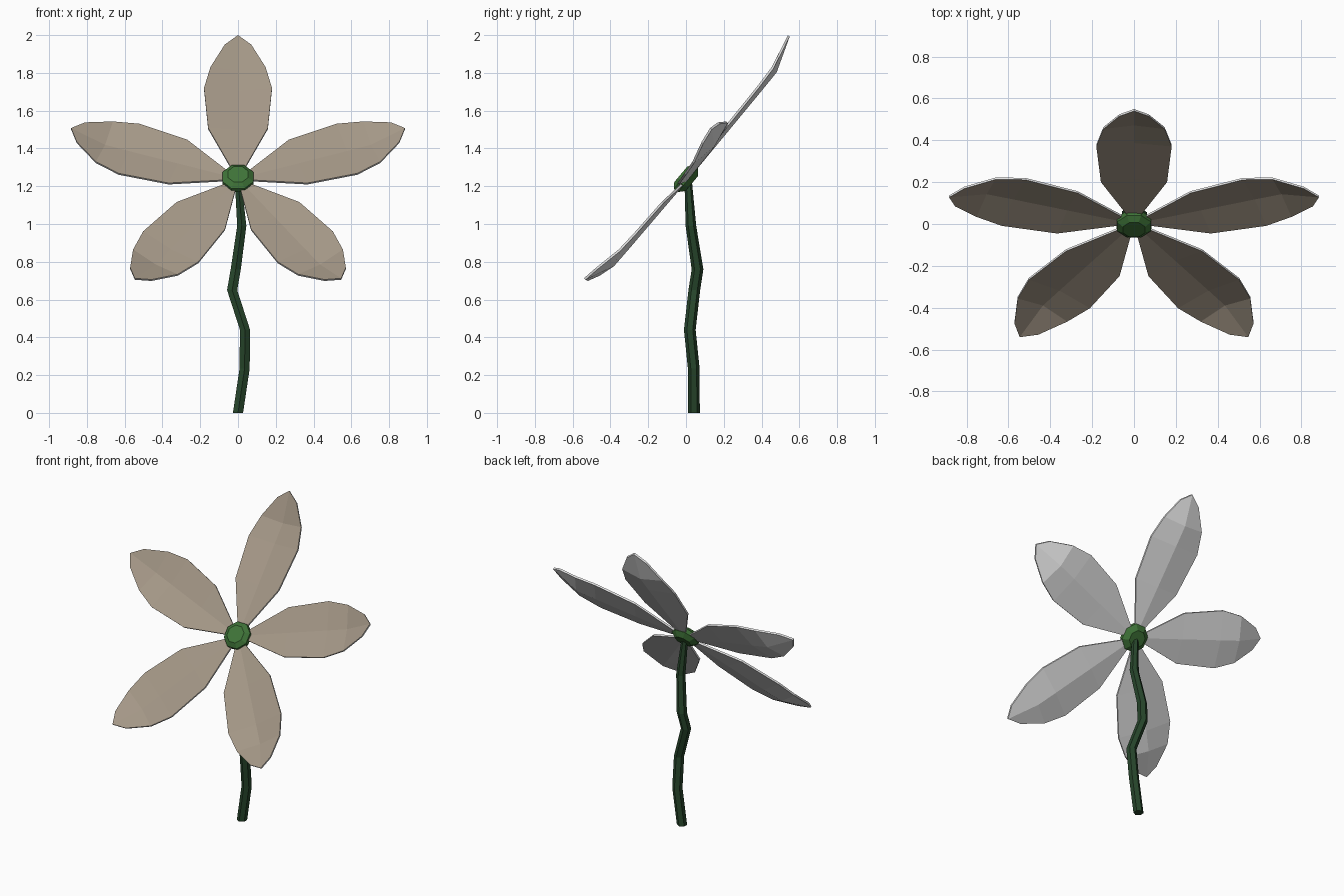
import bpy
import bmesh
import math
from mathutils import Matrix, Vector

if "Cube" in bpy.data.objects:
    bpy.data.objects.remove(bpy.data.objects["Cube"])


def material(name, rgb):
    m = bpy.data.materials.new(name)
    m.diffuse_color = (*rgb, 1)
    m.use_nodes = True
    m.node_tree.nodes["Principled BSDF"].inputs["Base Color"].default_value = m.diffuse_color
    return m


BEIGE = material("petal_beige", (0.37, 0.31, 0.24))
WHITE = material("petal_back_white", (0.8, 0.8, 0.8))
GREEN = material("hub_green", (0.05, 0.175, 0.04))
DARK = material("stem_dark_green", (0.02, 0.06, 0.024))

# Flower head frame: local z is the direction the bloom faces
HEAD = Matrix.Translation((0, 0, 1.24)) @ Matrix.Rotation(math.radians(50), 4, 'X')


def finish(name, bm, mats, matrix=Matrix()):
    bmesh.ops.transform(bm, matrix=matrix, verts=bm.verts)
    me = bpy.data.meshes.new(name)
    bm.to_mesh(me)
    bm.free()
    for m in mats:
        me.materials.append(m)
    ob = bpy.data.objects.new(name, me)
    bpy.context.collection.objects.link(ob)
    return ob


def loft(bm, rings):
    """Skin closed rings of points and cap both ends."""
    rows = [[bm.verts.new(p) for p in r] for r in rings]
    for a, b in zip(rows, rows[1:]):
        n = len(a)
        for i in range(n):
            j = (i + 1) % n
            bm.faces.new((a[i], a[j], b[j], b[i]))
    bm.faces.new(rows[0][::-1])
    bm.faces.new(rows[-1])
    bmesh.ops.recalc_face_normals(bm, faces=bm.faces)


# Petals: folded along the midrib, beige front, white back and rim
EDGE = [(0.04, 0.02, 0.0), (0.335, 0.158, 0.02), (0.606, 0.18, 0.025),
        (0.744, 0.146, 0.032), (0.875, 0.07, 0.062)]   # along, half width, height
MID = [(0.04, 0.0), (0.335, 0.002), (0.606, 0.004), (0.74, 0.006)]
TIP = (0, 0.929, 0.075)
THICK = 0.012


def petal(name, angle):
    bm = bmesh.new()

    def sheet(drop):
        d = Vector((0, 0, -drop))
        right = [bm.verts.new(Vector((w, u, h)) + d) for u, w, h in EDGE]
        left = [bm.verts.new(Vector((-w, u, h)) + d) for u, w, h in EDGE]
        mid = [bm.verts.new(Vector((0, u, h)) + d) for u, h in MID]
        tip = bm.verts.new(Vector(TIP) + d)
        faces = []
        for i in range(3):
            faces.append((mid[i], right[i], right[i + 1], mid[i + 1]))
            faces.append((left[i], mid[i], mid[i + 1], left[i + 1]))
        faces.append((mid[3], right[3], right[4], tip))
        faces.append((left[3], mid[3], tip, left[4]))
        return faces, right + [tip] + left[::-1] + [mid[0]]

    front, rim_a = sheet(0)
    back, rim_b = sheet(THICK)
    for f in front:
        bm.faces.new(f).material_index = 0
    for f in back:
        bm.faces.new(f[::-1]).material_index = 1
    n = len(rim_a)
    for i in range(n):
        j = (i + 1) % n
        bm.faces.new((rim_a[j], rim_a[i], rim_b[i], rim_b[j])).material_index = 1
    finish(name, bm, [BEIGE, WHITE], HEAD @ Matrix.Rotation(angle, 4, 'Z'))


for k in range(5):
    petal(f"petal_{k + 1}", math.radians(72 * k))

# Hub: flattened faceted button at the flower's centre
bm = bmesh.new()
loft(bm, [[(r * math.cos((i + 0.5) * math.tau / 8), r * math.sin((i + 0.5) * math.tau / 8), z)
           for i in range(8)]
          for r, z in ((0.055, -0.04), (0.09, -0.012), (0.088, 0.015), (0.058, 0.036))])
finish("hub", bm, [GREEN], HEAD)

# Stem: wavy six-sided stalk, slimmer at the top
PATH = [(0, 0.042, 0, 0.031), (0.035, 0.041, 0.235, 0.031), (0.037, 0.02, 0.44, 0.031),
        (-0.031, 0.044, 0.65, 0.031), (-0.012, 0.061, 0.76, 0.031),
        (0.02, 0.026, 0.99, 0.028), (0.001, 0.012, 1.22, 0.02)]
bm = bmesh.new()
loft(bm, [[(x + r * math.sin(i * math.tau / 6), y + r * math.cos(i * math.tau / 6), z)
           for i in range(6)] for x, y, z, r in PATH])
finish("stem", bm, [DARK])
